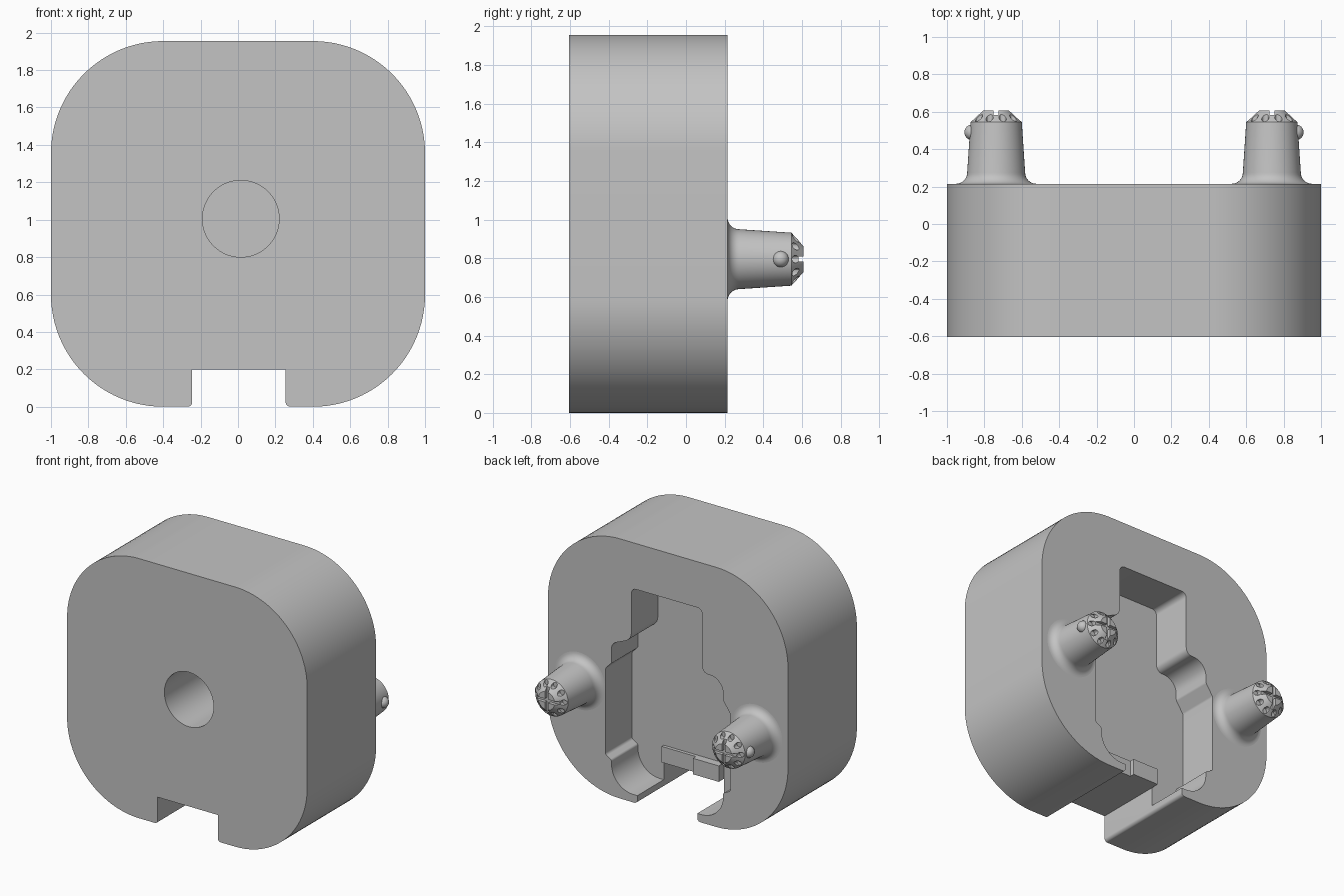
import bpy, bmesh, math
from mathutils import Vector, Matrix

cube = bpy.data.objects.get("Cube")
if cube:
    bpy.data.objects.remove(cube, do_unlink=True)

grey = bpy.data.materials.new("light_grey")
grey.use_nodes = True
grey.diffuse_color = (0.55, 0.55, 0.55, 1)
grey.node_tree.nodes["Principled BSDF"].inputs["Base Color"].default_value = (0.55, 0.55, 0.55, 1)


def finish(name, bm):
    """Turn a bmesh into a named object."""
    bmesh.ops.recalc_face_normals(bm, faces=bm.faces)
    mesh = bpy.data.meshes.new(name)
    bm.to_mesh(mesh)
    bm.free()
    mesh.materials.append(grey)
    obj = bpy.data.objects.new(name, mesh)
    bpy.context.collection.objects.link(obj)
    return obj


def rounded(corners):
    """Fillet a closed outline given as (x, z, radius) corners."""
    out = []
    for i, (x, z, r) in enumerate(corners):
        p = Vector((x, z))
        a = (Vector(corners[i - 1][:2]) - p).normalized()
        b = (Vector(corners[(i + 1) % len(corners)][:2]) - p).normalized()
        if r == 0:
            out.append(p)
            continue
        half = a.angle(b) / 2
        centre = p + (a + b).normalized() * r / math.sin(half)
        start = p + a * r / math.tan(half) - centre
        sweep = start.angle_signed(p + b * r / math.tan(half) - centre)
        steps = 24 if r > 0.3 else 10
        for k in range(steps + 1):
            t = -sweep * k / steps
            out.append(centre + Matrix.Rotation(t, 2) @ start)
    return out


def prism(name, outline, y0, y1):
    """Extrude an x-z outline from y0 to y1."""
    bm = bmesh.new()
    face = bm.faces.new([bm.verts.new((p[0], y0, p[1])) for p in outline])
    new = bmesh.ops.extrude_face_region(bm, geom=[face])["geom"]
    bmesh.ops.translate(bm, vec=(0, y1 - y0, 0),
                        verts=[v for v in new if isinstance(v, bmesh.types.BMVert)])
    return finish(name, bm)


def circle(x, z, r, n):
    return [(x + r * math.cos(math.tau * k / n), z + r * math.sin(math.tau * k / n))
            for k in range(n)]


def box(name, x0, x1, y0, y1, z0, z1):
    return prism(name, [(x0, z0), (x1, z0), (x1, z1), (x0, z1)], y0, y1)


def cut(obj, cutter):
    """Subtract the cutter and remove it."""
    cutter.hide_render = True
    mod = obj.modifiers.new("cut", 'BOOLEAN')
    mod.operation = 'DIFFERENCE'
    mod.solver = 'EXACT'
    mod.object = cutter
    activate(obj)
    bpy.ops.object.modifier_apply(modifier=mod.name)
    bpy.data.objects.remove(cutter, do_unlink=True)


def activate(obj):
    bpy.ops.object.select_all(action='DESELECT')
    obj.select_set(True)
    bpy.context.view_layer.objects.active = obj


def smooth(obj):
    activate(obj)
    bpy.ops.object.shade_smooth_by_angle(angle=math.radians(30))


FRONT, BACK, FLOOR = -0.605, 0.215, -0.1

# Rounded body with the cable slot in its lower edge
body = prism("body", rounded([
    (-1, 0, 0.6), (-0.245, 0, 0.025), (-0.245, 0.2, 0), (0.255, 0.2, 0),
    (0.255, 0, 0.025), (1, 0, 0.6), (1, 1.955, 0.6), (-1, 1.955, 0.6)]), FRONT, BACK)

# Stepped pocket in the back
cut(body, prism("pocket_cutter", rounded([
    (0.305, 1.61, 0.04), (0.305, 1.22, 0.08), (0.47, 1.15, 0.06), (0.47, 1, 0.03),
    (0.52, 0.95, 0.03), (0.52, 0.3, 0.025), (0.47, 0.27, 0.02), (0.47, 0.06, 0.18),
    (-0.46, 0.06, 0.18), (-0.46, 0.27, 0.02), (-0.52, 0.3, 0.025), (-0.52, 0.88, 0.03),
    (-0.46, 0.97, 0.03), (-0.46, 1.13, 0.11), (-0.285, 1.13, 0.05),
    (-0.285, 1.61, 0.04)]), FLOOR, BACK + 0.2))

# Blind round hole in the front
cut(body, prism("hole_cutter", circle(0.015, 1.005, 0.205, 64), FRONT - 0.1, -0.15))
smooth(body)

# Small stop ridge above the slot on the pocket floor
box("slot_ridge", -0.245, 0.255, FLOOR - 0.02, FLOOR + 0.025, 0.2, 0.32)
box("slot_ridge_block", -0.245, -0.03, FLOOR - 0.02, FLOOR + 0.06, 0.2, 0.32)

# Two tapered pegs with flared feet, chamfered tips and side bumps
PEG_X, PEG_Z, TIP, RIM = 0.737, 0.795, 0.608, 0.545
for side, word in ((1, "left"), (-1, "right")):
    cx = side * PEG_X
    flare = [(0.215 - 0.06 * math.sin(t), 0.275 - 0.06 * math.cos(t))
             for t in (math.pi / 2 * k / 8 for k in range(9))]
    profile = [(0, 0.205), (0.215, 0.205)] + [(r, y) for r, y in flare]
    profile += [(0.137, RIM), (0.068, TIP), (0, TIP)]
    bm = bmesh.new()
    verts = [bm.verts.new((cx + r, y, PEG_Z)) for r, y in profile]
    edges = [bm.edges.new(pair) for pair in zip(verts, verts[1:])]
    bmesh.ops.spin(bm, geom=verts + edges, cent=(cx, 0, PEG_Z), axis=(0, 1, 0),
                   angle=math.tau, steps=48, use_duplicate=False)
    bmesh.ops.remove_doubles(bm, verts=bm.verts, dist=0.0001)
    peg = finish(word + "_peg", bm)

    # Cross slot and ring of notches in the tip
    cut(peg, box("slot_cutter", cx - 0.1, cx + 0.1, TIP - 0.025, TIP + 0.1,
                 PEG_Z - 0.013, PEG_Z + 0.013))
    cut(peg, box("slot_cutter", cx - 0.013, cx + 0.013, TIP - 0.025, TIP + 0.1,
                 PEG_Z - 0.1, PEG_Z + 0.1))
    for x, z in circle(cx, PEG_Z, 0.113, 10):
        cut(peg, prism("notch_cutter", circle(x, z, 0.02, 12), RIM + 0.003, TIP + 0.1))
    smooth(peg)

    # Locking bump on the outer side
    bm = bmesh.new()
    bmesh.ops.create_uvsphere(bm, u_segments=24, v_segments=12, radius=0.042,
                              matrix=Matrix.Translation((cx + side * 0.128, 0.49, PEG_Z)))
    smooth(finish(word + "_peg_bump", bm))
